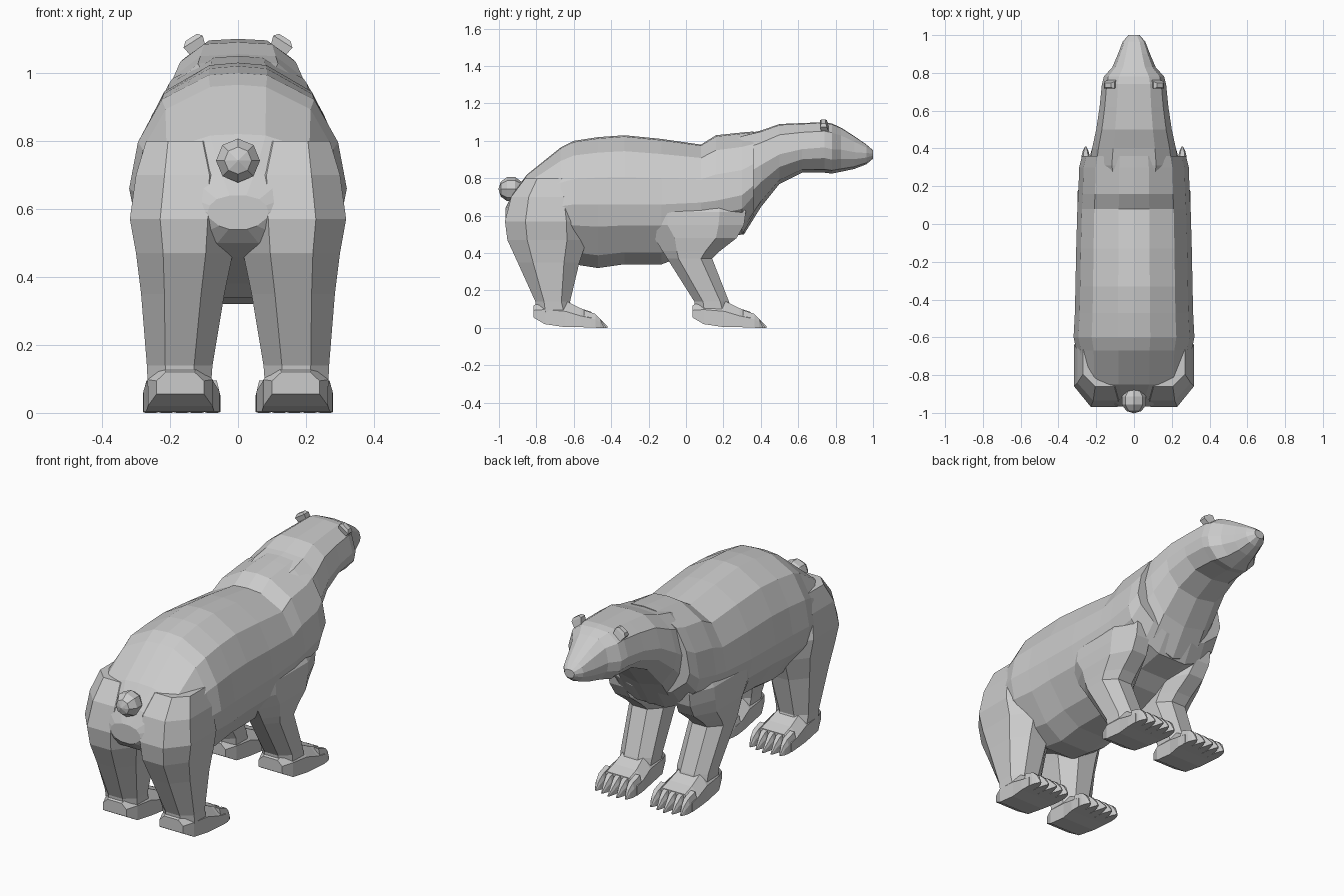
import bpy, bmesh, math
from mathutils import Matrix, Vector

if "Cube" in bpy.data.objects:
    bpy.data.objects.remove(bpy.data.objects["Cube"])

fur = bpy.data.materials.new("pale_grey_fur")
fur.diffuse_color = (0.6, 0.6, 0.6, 1)
fur.use_nodes = True
fur.node_tree.nodes["Principled BSDF"].inputs["Base Color"].default_value = fur.diffuse_color


def finish(name, bm):
    bmesh.ops.recalc_face_normals(bm, faces=bm.faces)
    mesh = bpy.data.meshes.new(name)
    bm.to_mesh(mesh)
    bm.free()
    mesh.materials.append(fur)
    obj = bpy.data.objects.new(name, mesh)
    bpy.context.collection.objects.link(obj)
    return obj


def add_loft(bm, rings):
    """Skin a row of equal-length point rings and cap both ends."""
    rows = [[bm.verts.new(p) for p in ring] for ring in rings]
    n = len(rows[0])
    for a, b in zip(rows, rows[1:]):
        for i in range(n):
            j = (i + 1) % n
            bm.faces.new((a[i], a[j], b[j], b[i]))
    bm.faces.new(rows[0])
    bm.faces.new(rows[-1])


def loft(name, rings):
    bm = bmesh.new()
    add_loft(bm, rings)
    return finish(name, bm)


# Half cross-sections: x as a share of the width, z as a share above or below the widest line
BODY = [(0, 1), (.27, .98), (.70, .77), (.92, .40), (1, 0), (.93, -.35), (.62, -.8), (.3, -1), (0, -1)]
HEAD = [(0, 1), (.5, .97), (.85, .68), (1, .1), (.93, -.35), (.6, -.85), (0, -1)]


def body_ring(shape, y, top, bottom, width, mid):
    half = [(x * width, mid + h * ((top - mid) if h > 0 else (mid - bottom))) for x, h in shape]
    full = half + [(-x, z) for x, z in half[-2:0:-1]]
    return [(x, y, z) for x, z in full]


# Torso from rump to shoulders: y, top, bottom, half width, widest height
torso = [(-.965, .64, .54, .09, .59), (-.925, .72, .50, .20, .60), (-.85, .82, .46, .30, .62),
         (-.67, .965, .38, .305, .65), (-.60, 1.00, .34, .32, .66), (-.47, 1.02, .32, .313, .66),
         (-.33, 1.03, .34, .31, .66), (-.13, 1.01, .34, .306, .66), (.08, .98, .42, .30, .67),
         (.16, 1.03, .47, .295, .68), (.30, 1.045, .50, .29, .71), (.36, 1.05, .60, .275, .76)]
loft("torso", [body_ring(BODY, *s) for s in torso])

# Neck, skull and muzzle
neck = [(.20, 1.0, .49, .20, .76), (.31, 1.035, .50, .235, .79), (.40, 1.055, .645, .222, .85),
        (.50, 1.09, .77, .20, .91), (.62, 1.095, .83, .182, .94), (.74, 1.10, .83, .17, .95),
        (.78, 1.093, .825, .16, .94), (.83, 1.07, .835, .115, .94), (.90, 1.025, .85, .085, .93),
        (.965, .98, .875, .06, .93), (1.0, .95, .905, .03, .93)]
loft("neck_and_head", [body_ring(HEAD, *s) for s in neck])

# Tail
bm = bmesh.new()
bmesh.ops.create_uvsphere(bm, u_segments=8, v_segments=5, radius=.068,
                          matrix=Matrix.Translation((0, -.935, .742)) @ Matrix.Rotation(math.pi / 2, 4, 'X'))
finish("tail", bm)


def leg_ring(side, z, x0, x1, y0, y1):
    """Chamfered rectangle with eight corners."""
    cx, cy = (x1 - x0) * .28, (y1 - y0) * .25
    pts = [(x0 + cx, y0), (x1 - cx, y0), (x1, y0 + cy), (x1, y1 - cy),
           (x1 - cx, y1), (x0 + cx, y1), (x0, y1 - cy), (x0, y0 + cy)]
    return [(side * x, y, z) for x, y in pts]


# Legs from the top down: z, inner x, outer x, back y, front y
hind = [(.80, .04, .27, -.86, -.60), (.70, .0, .30, -.935, -.56), (.57, .0, .318, -.968, -.53),
        (.47, .015, .30, -.955, -.53), (.35, .04, .285, -.90, -.57), (.14, .075, .268, -.805, -.62), (.07, .08, .265, -.80, -.60)]
front = [(.66, .14, .27, -.20, .30), (.62, .11, .295, -.24, .32), (.55, .10, .298, -.235, .31),
         (.48, .085, .295, -.17, .27), (.41, .08, .285, -.125, .18), (.37, .08, .28, -.10, .14),
         (.14, .075, .262, .045, .23), (.07, .08, .26, .05, .25)]

# Paw sections from the heel: y offset, bottom, top, inner x, outer x
paw = [(0, .055, .12, .10, .24), (.06, .02, .15, .075, .265), (.17, .004, .145, .07, .27),
       (.25, .004, .105, .055, .278), (.31, .002, .085, .052, .28)]


def paw_ring(side, y, low, top, x0, x1):
    c, h = (x1 - x0) * .2, top - low
    pts = [(x0, low), (x1, low), (x1, low + h * .6), (x1 - c, top), (x0 + c, top), (x0, low + h * .6)]
    return [(side * x, y, z) for x, z in pts]


def make_paw(name, side, heel):
    bm = bmesh.new()
    add_loft(bm, [paw_ring(side, heel + s[0], *s[1:]) for s in paw])
    # Toes tapering into claws
    for i in range(5):
        x = .076 + i * .045
        reach = heel + .375 + .02 * (1 - abs(i - 2) / 2)
        add_loft(bm, [paw_ring(side, y, low, top, x - w, x + w) for y, low, top, w in (
            (heel + .27, .003, .095, .0225), (heel + .33, .001, .075, .021),
            (heel + .355, 0, .05, .014), (reach, 0, .008, .004))])
    finish(name, bm)


def make_ear(name, side):
    # Short block leaning outwards
    base, tip = Vector((.112, .745, 1.055)), Vector((.132, .735, 1.092))
    across = Vector((.028, 0, -.018))
    rings = []
    for c, w, d in ((base, .7, .02), (tip, 1, .018), (tip + Vector((.006, 0, .012)), .6, .012)):
        rings.append([(side * p.x, p.y, p.z) for p in (
            c - across * w - Vector((0, d, 0)), c + across * w - Vector((0, d, 0)),
            c + across * w + Vector((0, d, 0)), c - across * w + Vector((0, d, 0)))])
    loft(name, rings)


for side, label in ((1, "right"), (-1, "left")):
    loft("hind_leg_" + label, [leg_ring(side, *s) for s in hind])
    loft("front_leg_" + label, [leg_ring(side, *s) for s in front])
    make_paw("hind_paw_" + label, side, -.815)
    make_paw("front_paw_" + label, side, .035)
    make_ear("ear_" + label, side)
